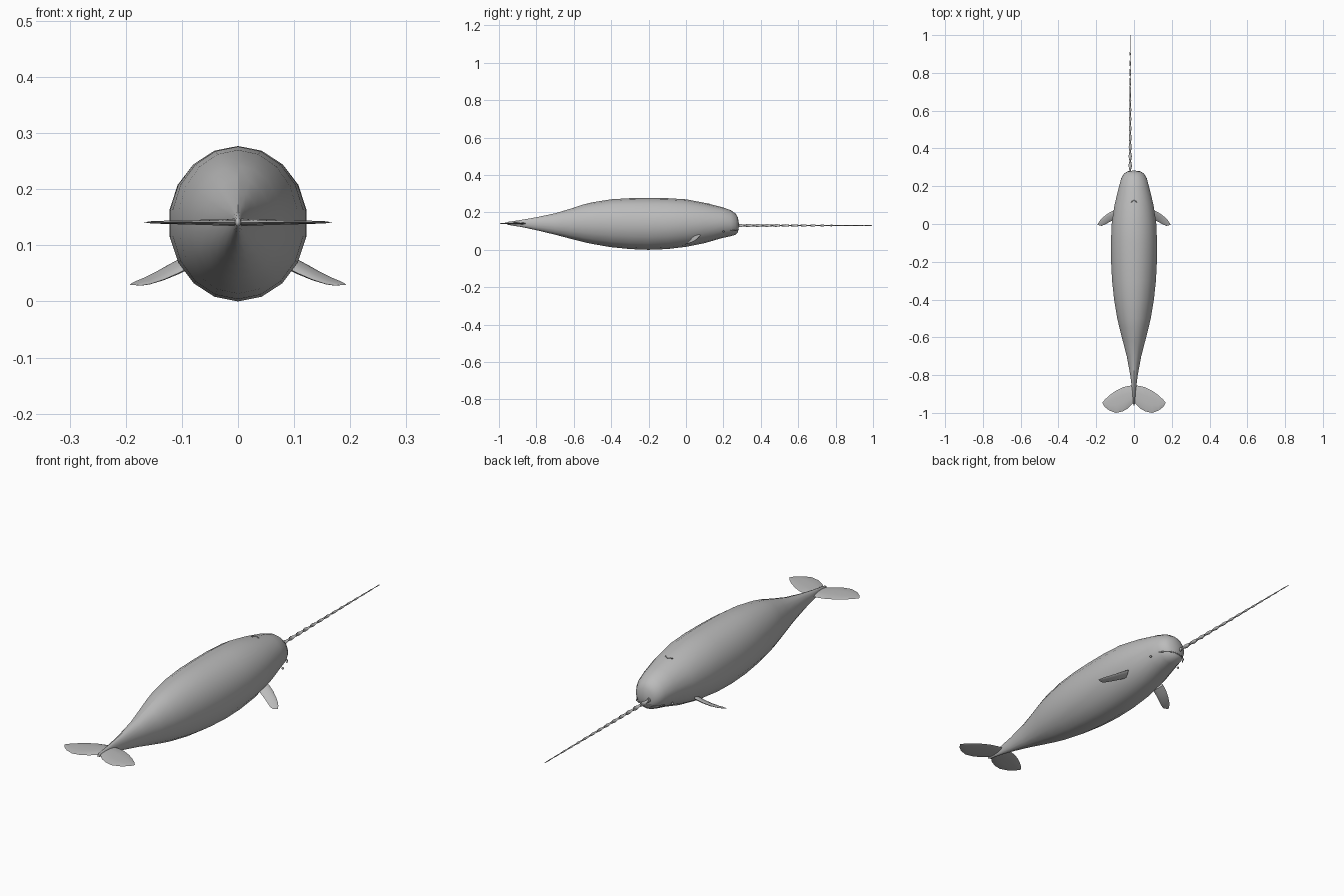
import bpy, bmesh
from math import sin, cos, pi, radians
from mathutils import Vector

if "Cube" in bpy.data.objects:
    bpy.data.objects.remove(bpy.data.objects["Cube"], do_unlink=True)

SKIN = (.5, .5, .5, 1)
skin = bpy.data.materials.new("grey skin")
skin.use_nodes = True
skin.diffuse_color = SKIN
skin.node_tree.nodes["Principled BSDF"].inputs["Base Color"].default_value = SKIN


def loft(name, rings, start=None, end=None, crease=None):
    """Skin a list of closed rings, closing each end on a point or a flat cap."""
    bm = bmesh.new()
    loops = [[bm.verts.new(p) for p in ring] for ring in rings]
    n = len(loops[0])
    for a, b in zip(loops, loops[1:]):
        for i in range(n):
            j = (i + 1) % n
            bm.faces.new((a[i], a[j], b[j], b[i]))
    for loop, point in ((loops[0], start), (loops[-1], end)):
        if point is None:
            bm.faces.new(loop)
        else:
            tip = bm.verts.new(point)
            for i in range(n):
                bm.faces.new((loop[i], loop[(i + 1) % n], tip))
    if crease:
        for a, b in zip(loops, loops[1:]):
            if crease(a[0].co) and crease(b[0].co):
                bm.edges.get((a[0], b[0])).smooth = False
    bmesh.ops.recalc_face_normals(bm, faces=bm.faces)
    mesh = bpy.data.meshes.new(name)
    bm.to_mesh(mesh)
    bm.free()
    return finish(bpy.data.objects.new(name, mesh))


def finish(obj, angle=60):
    obj.data.materials.append(skin)
    bpy.context.collection.objects.link(obj)
    if obj.type == "MESH":
        bpy.ops.object.select_all(action="DESELECT")
        obj.select_set(True)
        bpy.context.view_layer.objects.active = obj
        bpy.ops.object.shade_smooth_by_angle(angle=radians(angle))
    return obj


def blade(center, chord, thick, n=10):
    """Lens-shaped cross-section of a fin, flat along the chord vector."""
    return [Vector(center) + Vector(chord) * cos(2 * pi * i / n)
            + Vector((0, 0, thick * sin(2 * pi * i / n))) for i in range(n)]


# Body: position along the spine, half width, belly height, back height
SPINE = [
    (.278, .034, .095, .172), (.266, .054, .081, .193), (.24, .069, .073, .212),
    (.19, .083, .062, .229), (.1, .105, .036, .251), (0, .12, .016, .27),
    (-.1, .124, .004, .276), (-.2, .123, 0, .277), (-.3, .118, .004, .276),
    (-.4, .107, .014, .27), (-.5, .09, .031, .254), (-.55, .078, .042, .242),
    (-.62, .06, .06, .219), (-.7, .039, .081, .195), (-.8, .02, .105, .174),
    (-.88, .01, .122, .16), (-.95, .005, .133, .15),
]
SIDES = 18


def body_ring(y, w, low, high):
    mid, h = (low + high) / 2, (high - low) / 2
    return [(w * sin(2 * pi * i / SIDES), y, mid + h * cos(2 * pi * i / SIDES))
            for i in range(SIDES)]


# A sharp ridge replaces the dorsal fin along the rear of the back
loft("body", [body_ring(*s) for s in SPINE], (0, .284, .132), (0, -.965, .141),
     crease=lambda co: co.y < -.54)

# Tusk: two-lobed section twisted along its length, left of centre
TURNS, STEPS, BASE, TIP = 7.5, 120, .26, 1
tusk = []
for k in range(STEPS):
    t = k / STEPS
    r = .0095 * (1 - t) + .002 * t
    twist = 2 * pi * TURNS * t
    ring = []
    for i in range(8):
        a = 2 * pi * i / 8
        u, v = r * cos(a), r * .55 * sin(a)
        ring.append((-.02 + u * cos(twist) - v * sin(twist), BASE + (TIP - BASE) * t,
                     .13 + u * sin(twist) + v * cos(twist)))
    tusk.append(ring)
loft("tusk", tusk, end=(-.02, TIP, .13))

# Tail flukes: span, leading edge, trailing edge, half thickness
FLUKE = [
    (0, -.855, -.945, .007), (.03, -.857, -.975, .006), (.06, -.865, -.992, .005),
    (.095, -.882, -1, .004), (.13, -.907, -.988, .003), (.155, -.93, -.968, .002),
]
# Flippers: centre line point, half chord, half thickness
FLIPPER = [
    ((.085, .055, .072), .025, .008), ((.115, .043, .057), .024, .007),
    ((.14, .029, .045), .022, .005), ((.163, .013, .036), .019, .003),
    ((.178, .002, .032), .014, .002),
]
EDGE = Vector((.4, .88, .25))

for side, label in ((1, "left"), (-1, "right")):
    loft(label + "_fluke",
         [blade((side * x, (a + b) / 2, .141), (0, (a - b) / 2, 0), t)
          for x, a, b, t in FLUKE], end=(side * .168, -.947, .141))
    flip = Vector((side, 1, 1))
    loft(label + "_flipper",
         [blade(Vector(c) * flip, EDGE * flip * w, t) for c, w, t in FLIPPER],
         end=Vector((.194, -.004, .03)) * flip)
    # Small eye half sunk in the side of the head
    bm = bmesh.new()
    bmesh.ops.create_uvsphere(bm, u_segments=10, v_segments=6, radius=.005)
    bmesh.ops.translate(bm, verts=bm.verts, vec=(side * .075, .2, .098))
    mesh = bpy.data.meshes.new(label + "_eye")
    bm.to_mesh(mesh)
    bm.free()
    finish(bpy.data.objects.new(label + "_eye", mesh))


def crease_line(name, points, radius):
    curve = bpy.data.curves.new(name, "CURVE")
    curve.dimensions = "3D"
    curve.bevel_depth = radius
    curve.bevel_resolution = 1
    spline = curve.splines.new("POLY")
    spline.points.add(len(points) - 1)
    for p, co in zip(spline.points, points):
        p.co = (*co, 1)
    finish(bpy.data.objects.new(name, curve))


# Lip line around the snout and a crescent blowhole on the crown
crease_line("mouth", [(-.066, .24, .105), (-.052, .264, .102), (-.032, .277, .104), (0, .28, .107),
                      (.032, .277, .104), (.052, .264, .102), (.066, .24, .105)], .0025)
crease_line("blowhole", [(-.018, .115, .246), (0, .125, .246), (.018, .115, .246)], .002)
